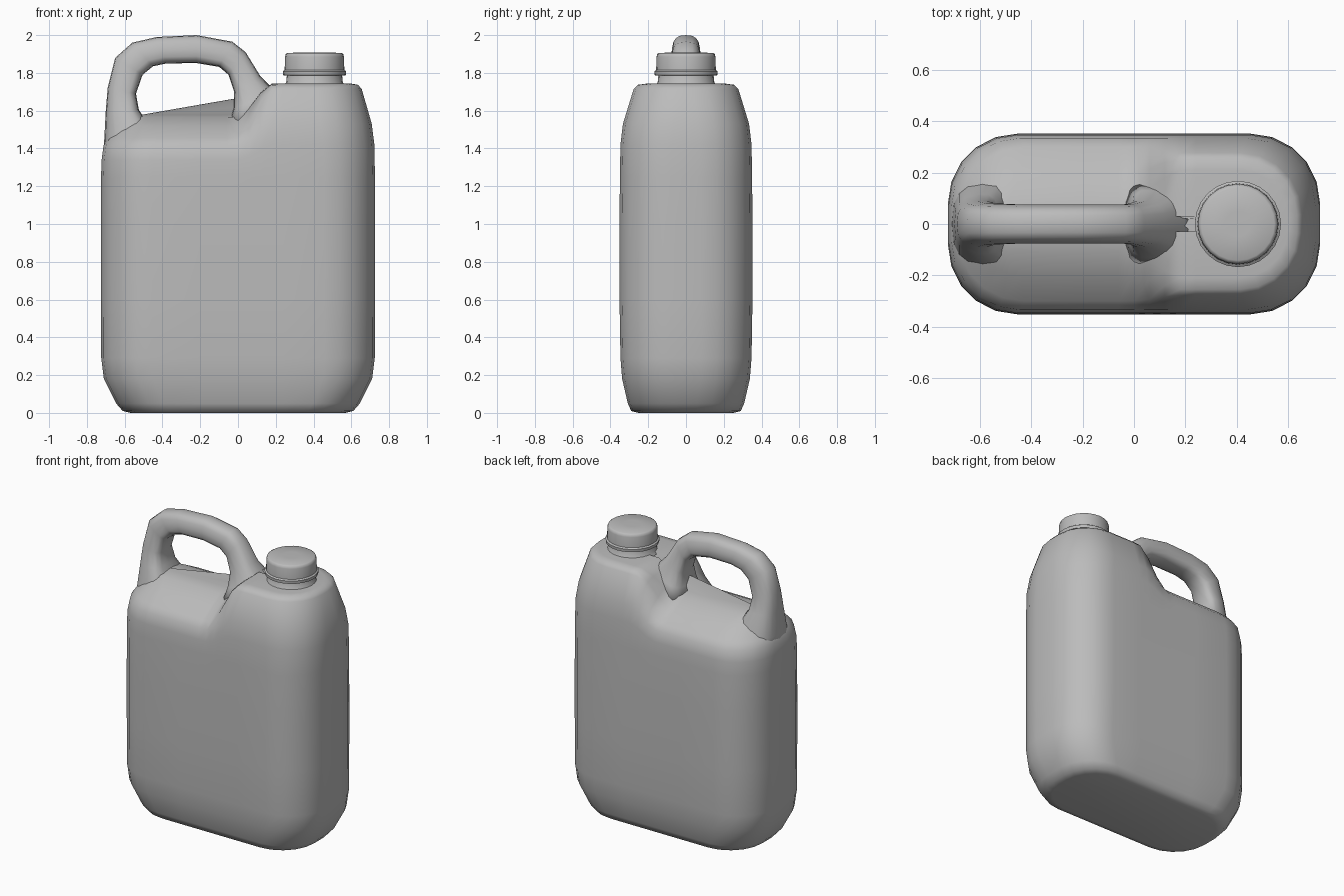
import bpy, bmesh, math
from mathutils import Vector

if "Cube" in bpy.data.objects:
    bpy.data.objects.remove(bpy.data.objects["Cube"])

grey = bpy.data.materials.new("grey plastic")
grey.diffuse_color = (0.5, 0.5, 0.5, 1)
grey.use_nodes = True
grey.node_tree.nodes["Principled BSDF"].inputs["Base Color"].default_value = grey.diffuse_color


def loft(name, rings, angle=180):
    """Skin a list of closed rings and cap both ends."""
    bm = bmesh.new()
    vs = [[bm.verts.new(p) for p in r] for r in rings]
    n = len(vs[0])
    for a, b in zip(vs, vs[1:]):
        for i in range(n):
            j = (i + 1) % n
            bm.faces.new((a[i], a[j], b[j], b[i]))
    bm.faces.new(vs[0][::-1])
    bm.faces.new(vs[-1])
    bmesh.ops.recalc_face_normals(bm, faces=bm.faces)
    me = bpy.data.meshes.new(name)
    bm.to_mesh(me)
    bm.free()
    ob = bpy.data.objects.new(name, me)
    bpy.context.collection.objects.link(ob)
    me.materials.append(grey)
    bpy.ops.object.select_all(action='DESELECT')
    ob.select_set(True)
    bpy.context.view_layer.objects.active = ob
    bpy.ops.object.shade_smooth_by_angle(angle=math.radians(angle))
    return ob


STRAIGHT = [0.24, 0.18, 0.12, 0.06, 0.0, -0.06, -0.2]


def plan(hx, hy, r, z):
    """Rounded rectangle with extra points along the long sides."""
    pts = []

    def corner(sx, sy, a0):
        for k in range(6):
            a = a0 + math.pi / 2 * k / 5
            pts.append(Vector((sx * (hx - r) + r * math.cos(a),
                               sy * (hy - r) + r * math.sin(a), z)))
    corner(1, 1, 0)
    pts.extend(Vector((x, hy, z)) for x in STRAIGHT)
    corner(-1, 1, math.pi / 2)
    corner(-1, -1, math.pi)
    pts.extend(Vector((x, -hy, z)) for x in reversed(STRAIGHT))
    corner(1, -1, 1.5 * math.pi)
    return pts


# tank: lower rings are shared, upper rings blend a low handle side
# on the left into the high shoulder under the cap on the right
low = [(.57, .25, .22, 0), (.61, .29, .24, .01), (.645, .308, .25, .05),
       (.71, .338, .26, .18), (.724, .347, .265, .29), (.725, .352, .27, .6),
       (.725, .352, .27, 1.0), (.725, .350, .27, 1.25)]
left = [(.722, .347, .27, 1.34), (.712, .335, .27, 1.415), (.69, .30, .26, 1.455),
        (.63, .20, .19, 1.52), (.58, .11, .10, 1.565), (.52, .03, .028, 1.577)]
right = [(.722, .347, .27, 1.42), (.708, .334, .27, 1.53), (.655, .277, .24, 1.715),
         (.635, .255, .22, 1.737), (.60, .21, .19, 1.743), (.45, .03, .028, 1.745)]
rings = [plan(*p) for p in low]
for l, r in zip(left, right):
    ring = []
    for a, b in zip(plan(*l), plan(*r)):
        t = min(1, max(0, (b.x + 0.01) / 0.2))
        ring.append(a.lerp(b, t * t * (3 - 2 * t)))
    rings.append(ring)
loft("tank", rings, 60)

# handle: outer x, z, inner x, z, half width
sections = [(-.715, 1.28, -.42, 1.36, .20), (-.708, 1.45, -.46, 1.51, .165),
            (-.70, 1.60, -.525, 1.605, .115), (-.69, 1.72, -.54, 1.69, .09),
            (-.65, 1.88, -.505, 1.79, .08), (-.56, 1.96, -.45, 1.835, .077),
            (-.43, 1.99, -.38, 1.85, .075), (-.22, 2.0, -.22, 1.852, .075),
            (-.03, 1.965, -.10, 1.832, .075), (.04, 1.91, -.05, 1.79, .077),
            (.12, 1.78, -.02, 1.70, .09), (.20, 1.70, -.025, 1.61, .13),
            (.25, 1.60, -.06, 1.50, .17)]
rings = []
for ox, oz, ix, iz, w in sections:
    o, i = Vector((ox, 0, oz)), Vector((ix, 0, iz))
    mid, half = (o + i) / 2, (o - i) / 2
    ring = []
    for k in range(16):
        c, s = math.cos(math.tau * k / 16), math.sin(math.tau * k / 16)
        u = math.copysign(abs(c) ** .7, c)
        v = math.copysign(abs(s) ** .7, s) * (1 - .12 * u)
        ring.append(mid + half * u + Vector((0, w * v, 0)))
    rings.append(ring)
loft("handle", rings, 180)


def lathe(name, profile):
    loft(name, [[(.405 + r * math.cos(math.tau * k / 24), r * math.sin(math.tau * k / 24), z)
                 for k in range(24)] for r, z in profile], 50)


# neck and screw cap
lathe("neck", [(.165, 1.73), (.15, 1.75), (.145, 1.80)])
lathe("cap", [(.150, 1.785), (.166, 1.788), (.168, 1.808), (.158, 1.815), (.156, 1.885),
              (.152, 1.900), (.142, 1.906), (.05, 1.908)])
